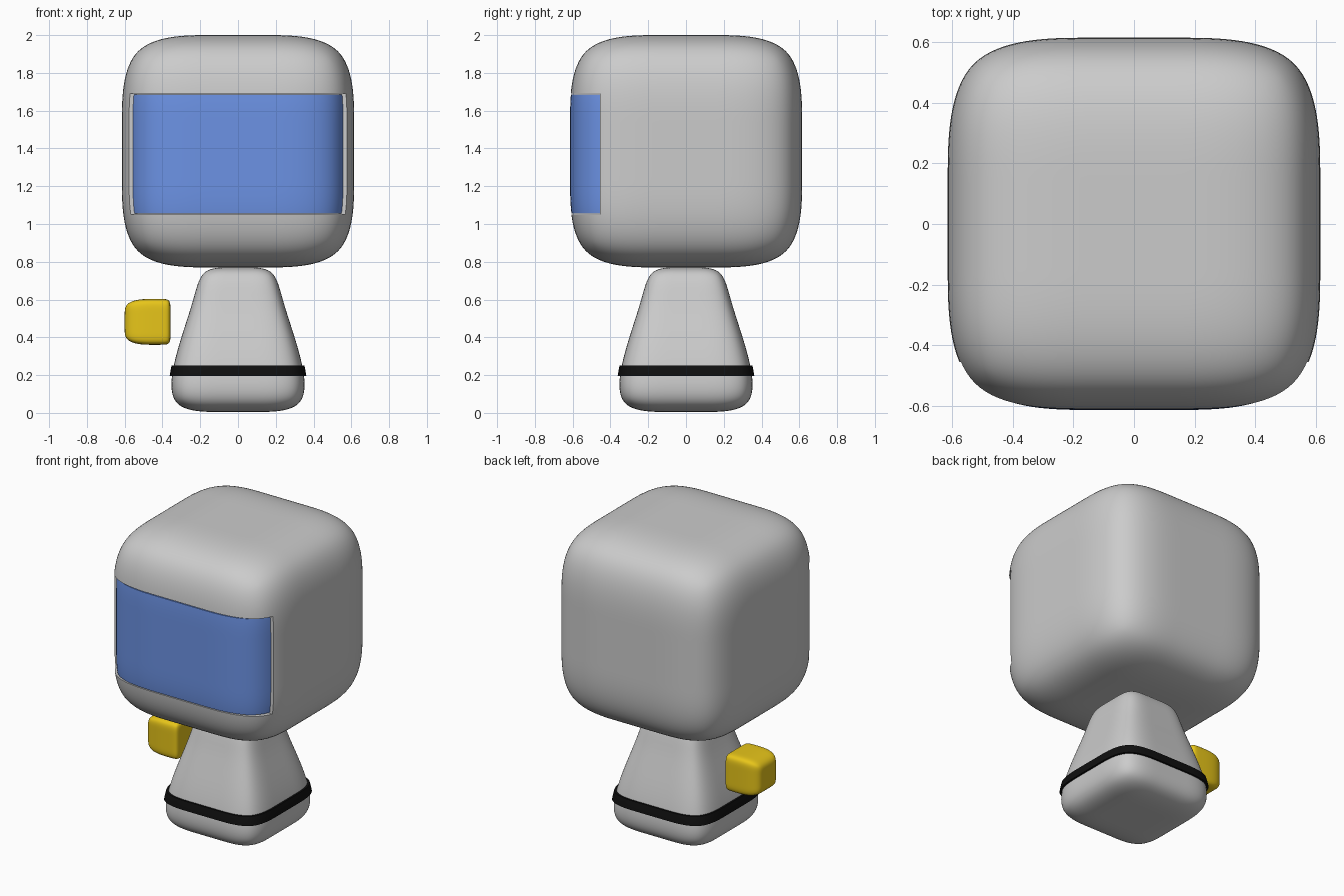
import bpy
import bmesh
import math

if "Cube" in bpy.data.objects:
    bpy.data.objects.remove(bpy.data.objects["Cube"])


def apply_all(obj):
    bpy.ops.object.select_all(action='DESELECT')
    bpy.context.view_layer.objects.active = obj
    obj.select_set(True)
    for m in list(obj.modifiers):
        bpy.ops.object.modifier_apply(modifier=m.name)


def soft_box(name, levels, f, subdiv=3, along_x=False):
    """Square cross-sections (position, half width) with support loops, subdivided smooth."""
    bm = bmesh.new()
    verts = {}
    last = len(levels) - 1
    for k, (p, h) in enumerate(levels):
        for i, u in enumerate((-1, -f, f, 1)):
            for j, v in enumerate((-1, -f, f, 1)):
                if k in (0, last) or i in (0, 3) or j in (0, 3):
                    co = (p, u * h, v * h) if along_x else (u * h, v * h, p)
                    verts[i, j, k] = bm.verts.new(co)
    for i in range(3):
        for j in range(3):
            for k in (0, last):
                bm.faces.new([verts[i + a, j + b, k] for a, b in ((0, 0), (1, 0), (1, 1), (0, 1))])
    for k in range(last):
        for i in range(3):
            for s in (0, 3):
                for ring in ([(i, s), (i + 1, s)], [(s, i), (s, i + 1)]):
                    (a, b), (c, d) = ring
                    bm.faces.new([verts[a, b, k], verts[c, d, k],
                                  verts[c, d, k + 1], verts[a, b, k + 1]])
    bmesh.ops.recalc_face_normals(bm, faces=bm.faces[:])
    me = bpy.data.meshes.new(name)
    bm.to_mesh(me)
    bm.free()
    obj = bpy.data.objects.new(name, me)
    bpy.context.collection.objects.link(obj)
    mod = obj.modifiers.new("smooth", 'SUBSURF')
    mod.levels = mod.render_levels = subdiv
    apply_all(obj)
    return obj


def box_cut(obj, lo, hi, operation):
    """Boolean with an axis-aligned box, then discard the box."""
    bpy.ops.mesh.primitive_cube_add(size=1, location=[(a + b) / 2 for a, b in zip(lo, hi)])
    cutter = bpy.context.object
    cutter.scale = [b - a for a, b in zip(lo, hi)]
    cutter.hide_render = True
    bpy.context.view_layer.update()
    mod = obj.modifiers.new("cut", 'BOOLEAN')
    mod.operation, mod.object, mod.solver = operation, cutter, 'EXACT'
    apply_all(obj)
    bpy.data.objects.remove(cutter)


def finish(obj, color=None):
    bpy.ops.object.select_all(action='DESELECT')
    bpy.context.view_layer.objects.active = obj
    obj.select_set(True)
    bpy.ops.object.shade_smooth_by_angle(angle=math.radians(35))
    if color:
        mat = bpy.data.materials.new(obj.name + "_colour")
        mat.diffuse_color = (*color, 1)
        mat.use_nodes = True
        mat.node_tree.nodes["Principled BSDF"].inputs["Base Color"].default_value = mat.diffuse_color
        obj.data.materials.clear()
        obj.data.materials.append(mat)


# Head: soft cube with a wrap-around front opening
R = 0.615
head_levels = [(0.77, R), (1.285, R), (1.485, R), (2.0, R)]
head = soft_box("head", head_levels, 0.16, 4)
box_cut(head, (-1, -1, 1.05), (1, -0.455, 1.69), 'DIFFERENCE')
finish(head)

# Visor: slightly narrower slice of the same shape filling the opening
visor = soft_box("visor", head_levels, 0.16, 4)
for v in visor.data.vertices:
    v.co.x *= 0.965
    v.co.y *= 0.998
box_cut(visor, (-1, -1, 1.055), (1, -0.44, 1.685), 'INTERSECT')
finish(visor, (0.15, 0.29, 0.78))

# Body: tapered soft block
body_levels = [(0.005, 0.37), (0.26, 0.352), (0.6, 0.23), (0.77, 0.2)]
body = soft_box("body", body_levels, 0.2, 4)
finish(body)

# Belt: thin slice of a slightly wider body
belt = soft_box("belt", body_levels, 0.2, 4)
for v in belt.data.vertices:
    v.co.x *= 1.035
    v.co.y *= 1.035
box_cut(belt, (-1, -1, 0.195), (1, 1, 0.252), 'INTERSECT')
finish(belt, (0.005, 0.005, 0.005))

# Hand: single floating block, rounder on its outer side
hand = soft_box("hand", [(-0.6, 0.09), (-0.54, 0.123), (-0.40, 0.121), (-0.357, 0.121)],
                0.45, 3, along_x=True)
for v in hand.data.vertices:
    v.co.z += 0.482
finish(hand, (0.8, 0.56, 0.01))
